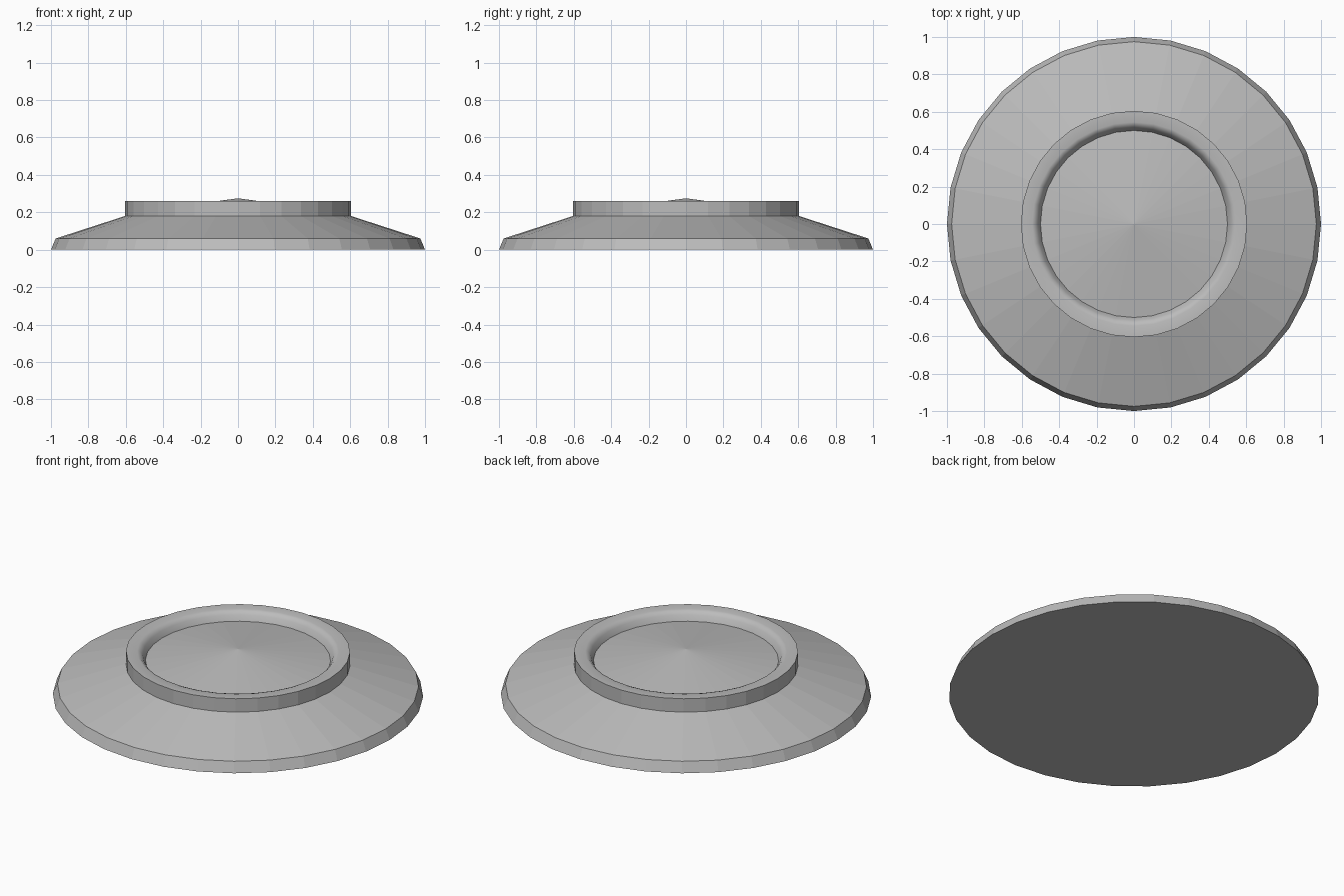
import bpy, bmesh, math

if "Cube" in bpy.data.objects:
    bpy.data.objects.remove(bpy.data.objects["Cube"])

SIDES = 32

grey = bpy.data.materials.new("plain grey")
grey.diffuse_color = (0.5, 0.5, 0.5, 1)
grey.use_nodes = True
grey.node_tree.nodes["Principled BSDF"].inputs["Base Color"].default_value = grey.diffuse_color

# Outline (radius, height) from the underside centre to the domed top centre
profile = [(0, 0), (1.0, 0), (0.975, 0.06), (0.605, 0.18), (0.605, 0.26),
           (0.545, 0.26), (0.53, 0.255), (0.515, 0.239), (0.5, 0.207), (0, 0.275)]

bm = bmesh.new()
rings = []
for r, z in profile:
    if r == 0:
        rings.append([bm.verts.new((0, 0, z))])
    else:
        rings.append([bm.verts.new((r * math.cos(2 * math.pi * i / SIDES),
                                    r * math.sin(2 * math.pi * i / SIDES), z))
                      for i in range(SIDES)])

# Skin neighbouring rings; only the rim and its rounded inner wall are smooth
for k, (a, b) in enumerate(zip(rings, rings[1:])):
    for i in range(SIDES):
        j = (i + 1) % SIDES
        if len(a) == 1:
            f = bm.faces.new((a[0], b[j], b[i]))
        elif len(b) == 1:
            f = bm.faces.new((a[i], a[j], b[0]))
        else:
            f = bm.faces.new((a[i], a[j], b[j], b[i]))
        f.smooth = 4 <= k <= 7

# Crisp edges at the outer rim and at the foot of the inner wall
for ring in (rings[4], rings[8]):
    for i in range(SIDES):
        bm.edges.get((ring[i], ring[(i + 1) % SIDES])).smooth = False

bmesh.ops.recalc_face_normals(bm, faces=bm.faces)
mesh = bpy.data.meshes.new("round_base")
bm.to_mesh(mesh)
bm.free()
mesh.materials.append(grey)
base = bpy.data.objects.new("round_base", mesh)
bpy.context.collection.objects.link(base)
